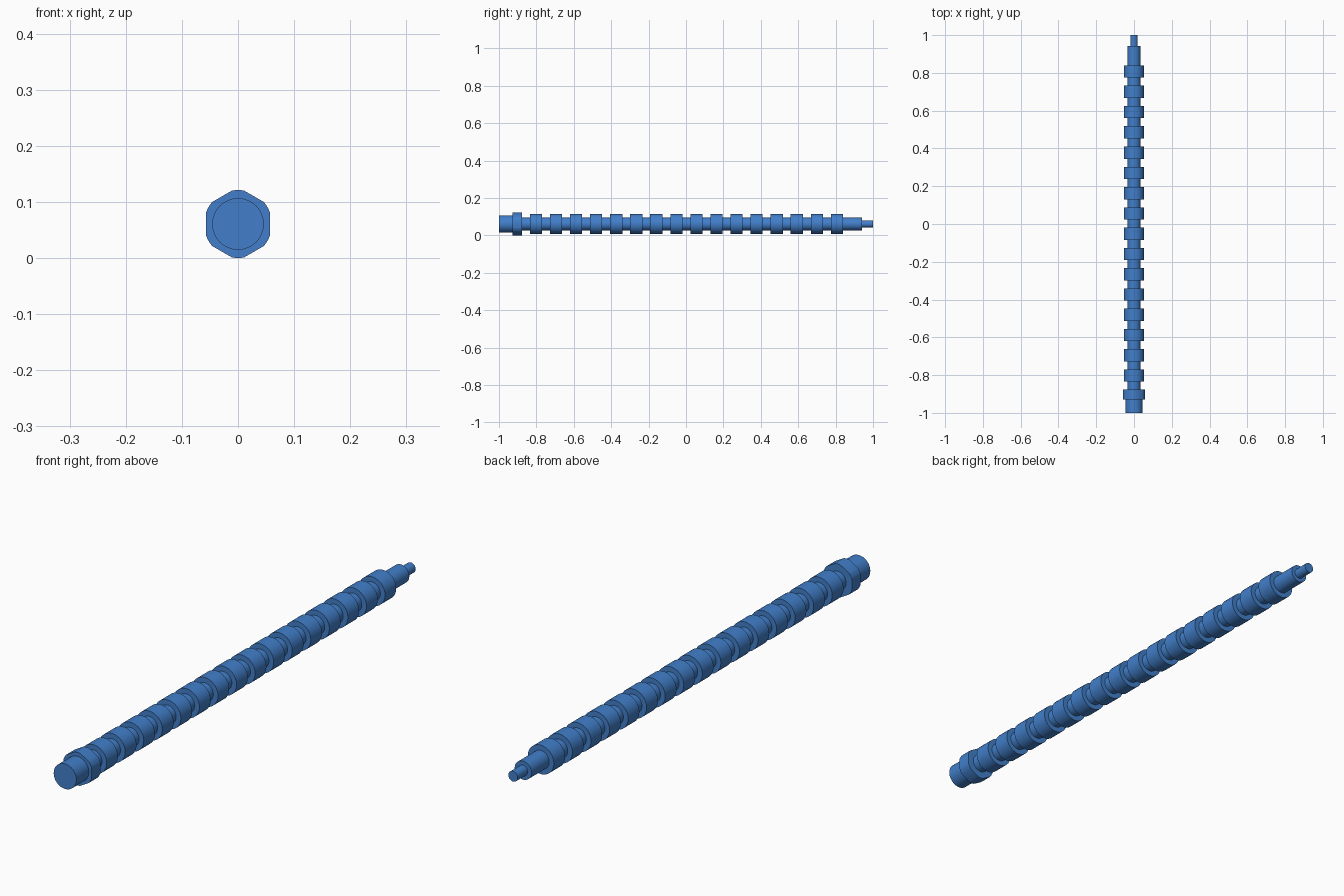
import bpy
import bmesh
from math import sin, cos, acos, pi, radians

cube = bpy.data.objects.get("Cube")
if cube:
    bpy.data.objects.remove(cube, do_unlink=True)

AXIS_Z = 0.0605      # height of the centre line
SIDES = 32

blue = bpy.data.materials.new("blue")
blue.use_nodes = True
colour = (0.054, 0.212, 0.59, 1)
blue.diffuse_color = colour
blue.node_tree.nodes["Principled BSDF"].inputs["Base Color"].default_value = colour


def loft(name, sections):
    """Skin a list of (y, outline) sections; an outline is (angle, radius) pairs."""
    bm = bmesh.new()
    rings = [[bm.verts.new((r * sin(a), y, AXIS_Z + r * cos(a))) for a, r in outline]
             for y, outline in sections]
    n = len(rings[0])
    for lower, upper in zip(rings, rings[1:]):
        for i in range(n):
            j = (i + 1) % n
            bm.faces.new((lower[i], lower[j], upper[j], upper[i]))
    bm.faces.new(rings[0])
    bm.faces.new(rings[-1])
    bmesh.ops.recalc_face_normals(bm, faces=bm.faces)
    mesh = bpy.data.meshes.new(name)
    bm.to_mesh(mesh)
    bm.free()
    mesh.materials.append(blue)
    obj = bpy.data.objects.new(name, mesh)
    bpy.context.collection.objects.link(obj)
    bpy.ops.object.select_all(action='DESELECT')
    obj.select_set(True)
    bpy.context.view_layer.objects.active = obj
    bpy.ops.object.shade_smooth_by_angle(angle=radians(25))
    return obj


def circle(radius):
    return [(2 * pi * i / SIDES, radius) for i in range(SIDES)]


def rounded_hexagon(apothem, corner_radius):
    """Hexagon whose corners are trimmed by a circle."""
    half = pi / 6 - acos(apothem / corner_radius)
    return [(k * pi / 3 + t * half, corner_radius)
            for k in range(6) for t in (-1, -0.5, 0, 0.5, 1)]


# Round head and hexagonal collar at the front
HEAD_END, COLLAR_END, SHAFT_END = -0.928, -0.877, 0.942
loft("round_head", [(-1, circle(0.046)), (HEAD_END, circle(0.046))])
hexagon = rounded_hexagon(0.057, 0.0605)
loft("hex_collar", [(HEAD_END, hexagon), (COLLAR_END, hexagon)])

# Shaft with sixteen evenly spaced raised bands
core, band = circle(0.034), circle(0.053)
FIRST, PITCH, WIDTH = -0.835, 0.1073, 0.065
sections = [(COLLAR_END, core)]
for i in range(16):
    start = FIRST + i * PITCH
    end = start + WIDTH
    sections += [(start, core), (start, band), (end, band), (end, core)]
sections.append((SHAFT_END, core))
loft("banded_shaft", sections)

# Thin pin at the back
loft("end_pin", [(SHAFT_END, circle(0.019)), (1, circle(0.019))])
